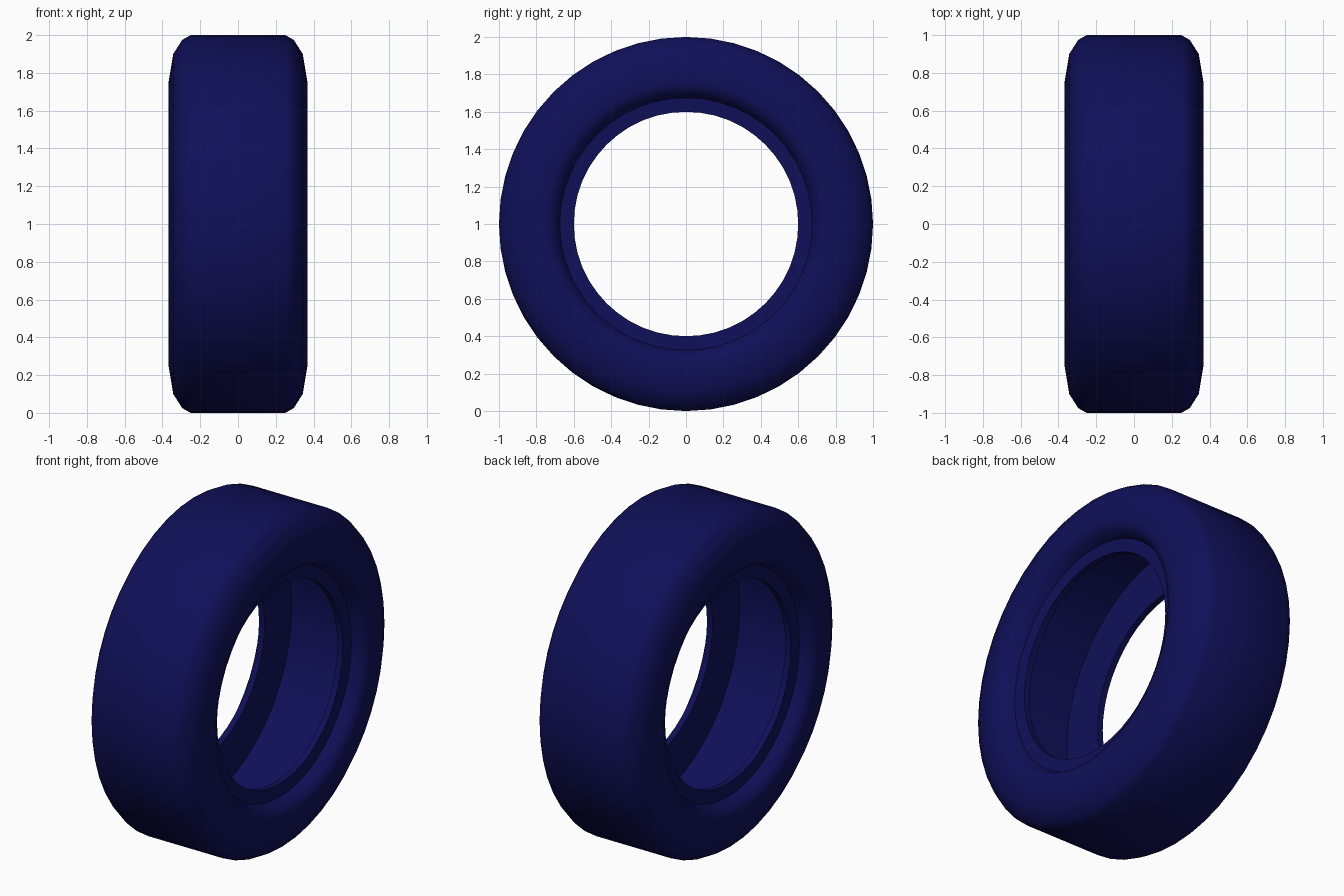
import bpy, bmesh, math

if "Cube" in bpy.data.objects:
    bpy.data.objects.remove(bpy.data.objects["Cube"])

SEGMENTS = 48
CENTRE_Z = 1.0

# half cross-section (x, radius): tread, shoulder, sidewall, bead, hollow inside
half = [(0.25, 1.0), (0.295, 0.975), (0.343, 0.90), (0.368, 0.75),
        (0.345, 0.70), (0.285, 0.675), (0.28, 0.60), (0.243, 0.60),
        (0.243, 0.86)]
profile = half + [(-x, r) for x, r in reversed(half)]

# spin the closed profile around the x axis
bm = bmesh.new()
rings = []
for i in range(SEGMENTS):
    a = 2 * math.pi * i / SEGMENTS
    rings.append([bm.verts.new((x, r * math.cos(a), CENTRE_Z + r * math.sin(a)))
                  for x, r in profile])
n = len(profile)
for i in range(SEGMENTS):
    p, q = rings[i], rings[(i + 1) % SEGMENTS]
    for j in range(n):
        k = (j + 1) % n
        bm.faces.new((p[j], p[k], q[k], q[j]))
bmesh.ops.recalc_face_normals(bm, faces=bm.faces)

mesh = bpy.data.meshes.new("tyre")
bm.to_mesh(mesh)
bm.free()
tyre = bpy.data.objects.new("tyre", mesh)
bpy.context.collection.objects.link(tyre)

# dark blue rubber
rubber = bpy.data.materials.new("rubber")
rubber.diffuse_color = (0.005, 0.005, 0.1, 1)
rubber.use_nodes = True
rubber.node_tree.nodes["Principled BSDF"].inputs["Base Color"].default_value = rubber.diffuse_color
mesh.materials.append(rubber)

# smooth sides, crisp bead and inner corners
bpy.context.view_layer.objects.active = tyre
tyre.select_set(True)
bpy.ops.object.shade_smooth_by_angle(angle=math.radians(46))
